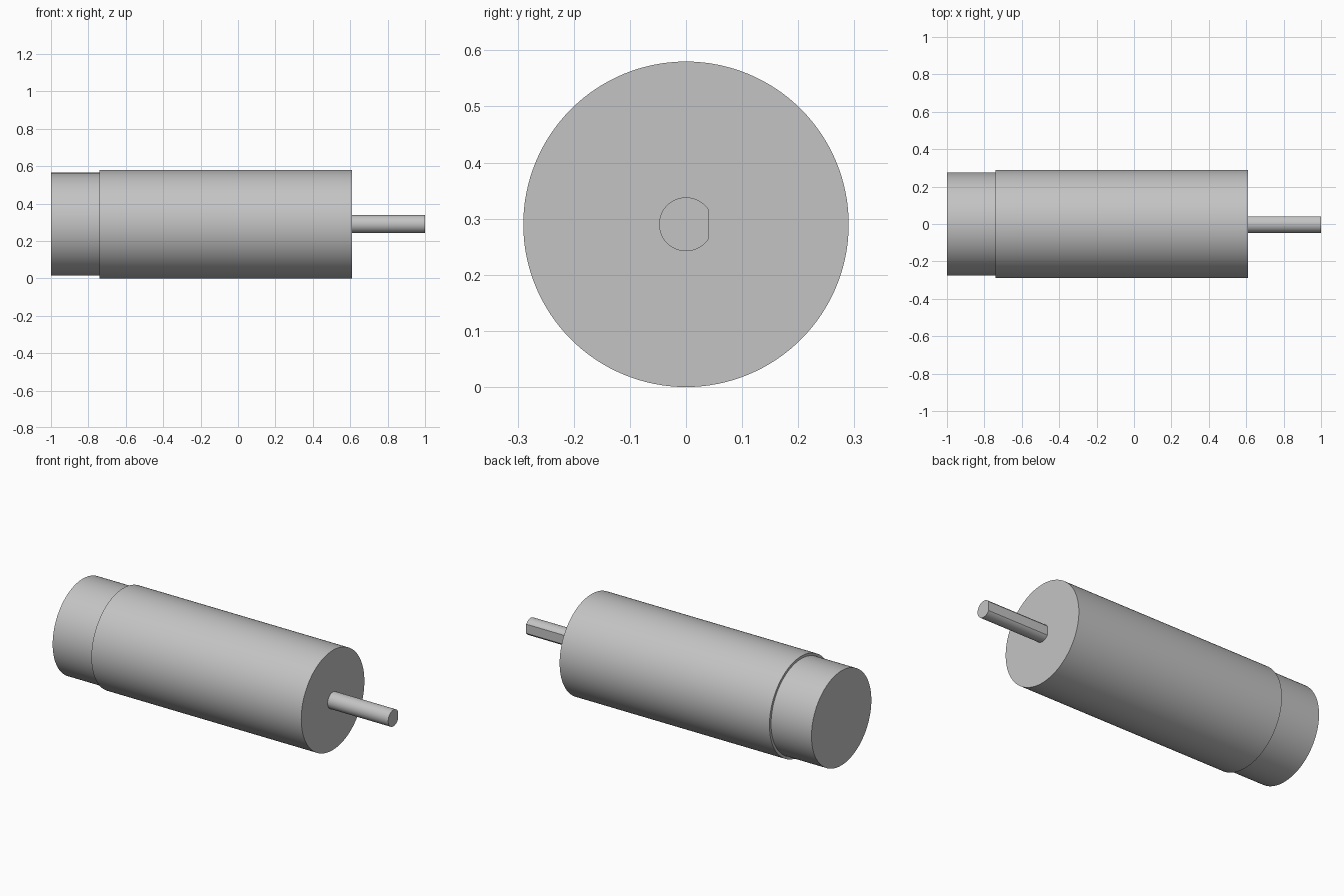
import bpy
import bmesh
import math

AXIS_Z = 0.29

cube = bpy.data.objects.get("Cube")
if cube:
    bpy.data.objects.remove(cube, do_unlink=True)

# One plain metal colour
metal = bpy.data.materials.new("light grey metal")
metal.use_nodes = True
grey = (0.55, 0.55, 0.55, 1.0)
metal.diffuse_color = grey
metal.node_tree.nodes["Principled BSDF"].inputs["Base Color"].default_value = grey


def rod(name, radius, x_start, x_end, segments, flat_y=None):
    """Solid rod along x, optionally cut by a flat facing +y."""
    half_cut = math.acos(flat_y / radius) if flat_y else 0.0
    sweep = 2 * math.pi - 2 * half_cut
    count = segments + 1 if flat_y else segments
    bm = bmesh.new()
    ring = []
    for i in range(count):
        a = half_cut + sweep * i / segments
        ring.append(bm.verts.new((x_start, radius * math.cos(a), radius * math.sin(a))))
    cap = bm.faces.new(ring)
    extruded = bmesh.ops.extrude_face_region(bm, geom=[cap], use_keep_orig=True)
    moved = [v for v in extruded["geom"] if isinstance(v, bmesh.types.BMVert)]
    bmesh.ops.translate(bm, verts=moved, vec=(x_end - x_start, 0, 0))
    bmesh.ops.recalc_face_normals(bm, faces=bm.faces)

    mesh = bpy.data.meshes.new(name)
    bm.to_mesh(mesh)
    bm.free()
    mesh.materials.append(metal)
    obj = bpy.data.objects.new(name, mesh)
    obj.location.z = AXIS_Z
    bpy.context.collection.objects.link(obj)
    bpy.ops.object.select_all(action="DESELECT")
    obj.select_set(True)
    bpy.context.view_layer.objects.active = obj
    bpy.ops.object.shade_smooth_by_angle(angle=math.radians(20))
    return obj


# Main housing, narrower rear cap and D-shaped output shaft
rod("main_housing", 0.29, -0.74, 0.61, 128)
rod("rear_cap", 0.275, -1.0, -0.73, 128)
rod("output_shaft", 0.048, 0.60, 1.0, 64, flat_y=0.04)
